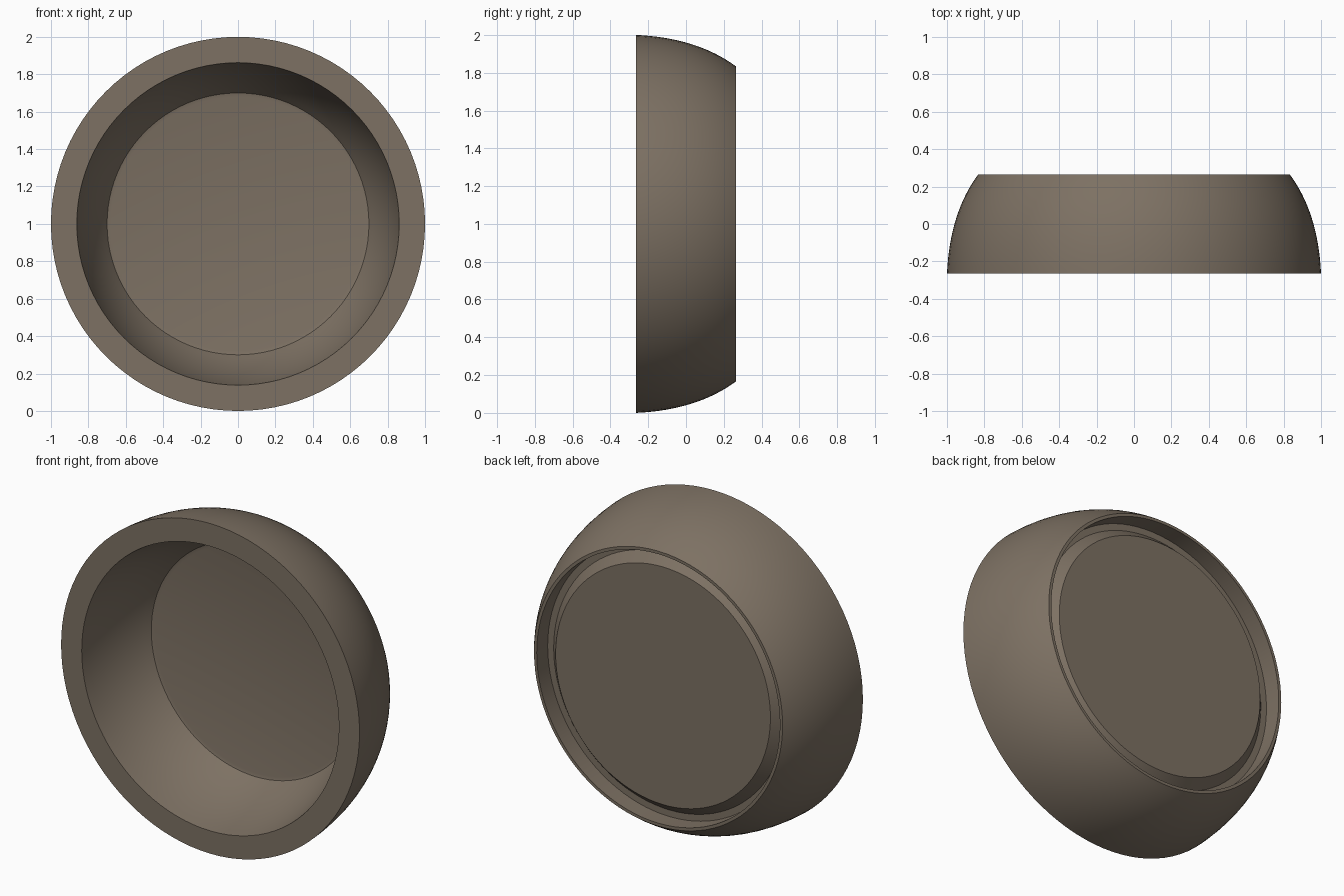
import bpy, bmesh, math
from mathutils import Vector, Matrix

if "Cube" in bpy.data.objects:
    bpy.data.objects.remove(bpy.data.objects["Cube"])

SEGMENTS = 96

clay = bpy.data.materials.new("brown_clay")
clay.diffuse_color = (0.205, 0.165, 0.125, 1.0)
clay.use_nodes = True
clay.node_tree.nodes["Principled BSDF"].inputs["Base Color"].default_value = clay.diffuse_color


def arc(p0, p1, p2, steps):
    """Points of a quadratic curve from p0 to p2, pulled towards p1."""
    pts = []
    for i in range(steps + 1):
        t = i / steps
        pts.append(tuple((1 - t) ** 2 * a + 2 * t * (1 - t) * b + t * t * c
                         for a, b, c in zip(p0, p1, p2)))
    return pts


def lathe(name, profile):
    """Turn a (radius, y) profile around the front-to-back axis."""
    bm = bmesh.new()
    verts = [bm.verts.new((r, y, 0)) for r, y in profile]
    edges = [bm.edges.new(pair) for pair in zip(verts, verts[1:])]
    bmesh.ops.spin(bm, geom=verts + edges, cent=(0, 0, 0), axis=(0, 1, 0),
                   angle=2 * math.pi, steps=SEGMENTS)
    bmesh.ops.remove_doubles(bm, verts=bm.verts, dist=0.0005)
    bmesh.ops.recalc_face_normals(bm, faces=bm.faces)
    bmesh.ops.translate(bm, verts=bm.verts, vec=(0, 0, 1))
    mesh = bpy.data.meshes.new(name)
    bm.to_mesh(mesh)
    bm.free()
    mesh.materials.append(clay)
    obj = bpy.data.objects.new(name, mesh)
    bpy.context.collection.objects.link(obj)
    bpy.context.view_layer.objects.active = obj
    obj.select_set(True)
    bpy.ops.object.shade_smooth_by_angle(angle=math.radians(30))
    obj.select_set(False)
    return obj


# Inside: flat floor, then a curved wall opening to the front lip
inside = [(0, 0.175), (0.68, 0.175)] + arc((0.70, 0.17), (0.82, 0.0), (0.862, -0.265), 10)
# Outside: wide flat lip, then a bulging wall narrowing to the back rim
outside = arc((1.0, -0.265), (0.985, 0.06), (0.833, 0.265), 16)
# Back: thin foot rim, shallow groove, chamfered raised base
back = [(0.815, 0.265), (0.815, 0.16), (0.775, 0.16), (0.72, 0.22), (0, 0.22)]

lathe("bowl", inside + outside + back)
